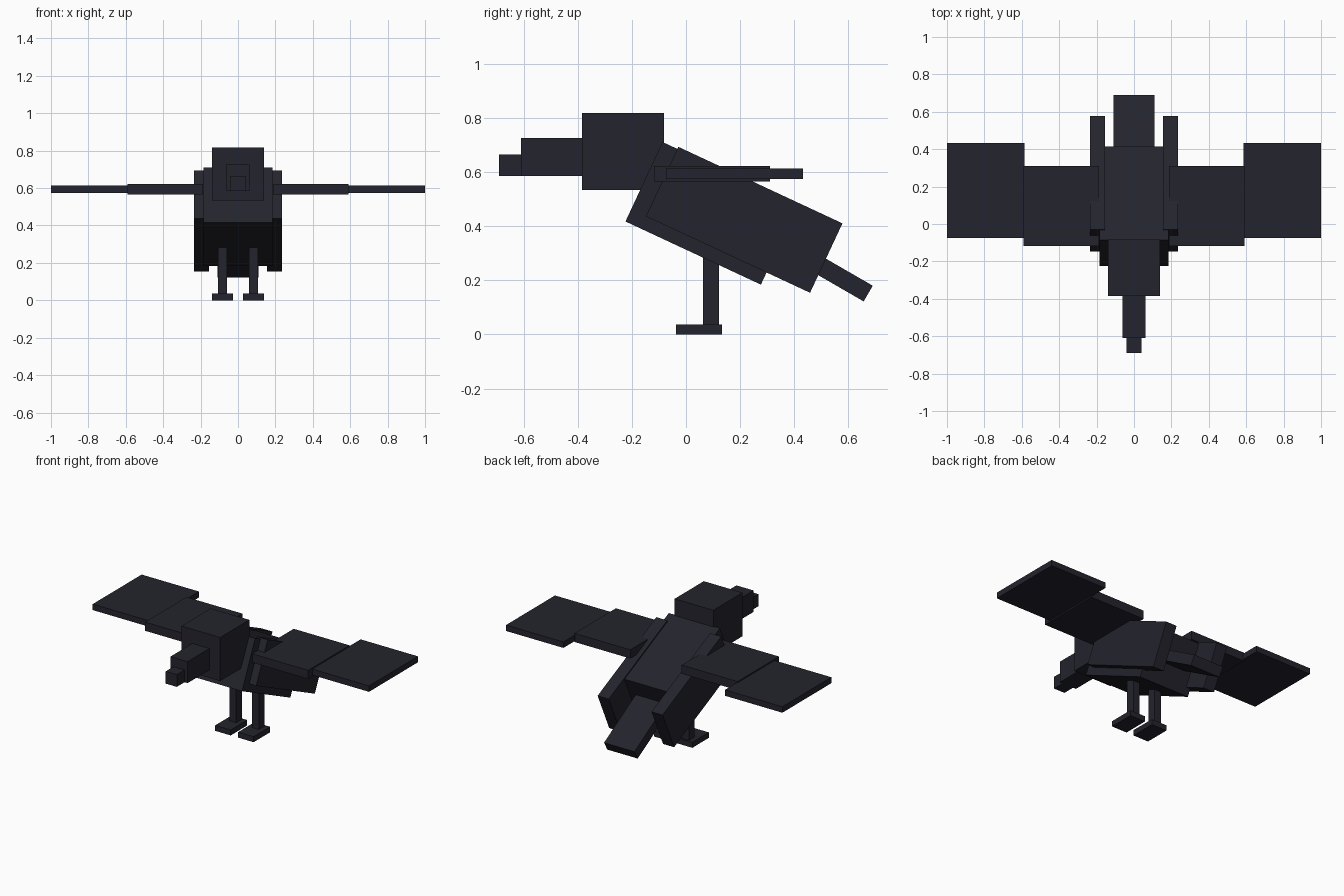
import bpy
import math
from mathutils import Matrix

if "Cube" in bpy.data.objects:
    bpy.data.objects.remove(bpy.data.objects["Cube"])

feather = bpy.data.materials.new("dark_feather")
feather.diffuse_color = (0.017, 0.017, 0.026, 1)
feather.use_nodes = True
feather.node_tree.nodes["Principled BSDF"].inputs["Base Color"].default_value = feather.diffuse_color


def box(name, center, size, tilt=0):
    """Box of the given size, pitched nose-up by tilt degrees."""
    bpy.ops.mesh.primitive_cube_add(size=1)
    ob = bpy.context.object
    ob.name = name
    ob.data.transform(Matrix.Translation(center)
                      @ Matrix.Rotation(math.radians(-tilt), 4, 'X')
                      @ Matrix.Diagonal((*size, 1)))
    ob.data.materials.append(feather)
    return ob


def span(name, x, y, z):
    """Upright box given by its low and high limits on each axis."""
    lims = (x, y, z)
    return box(name, [(a + b) / 2 for a, b in lims], [b - a for a, b in lims])


# Body and tail, sloping down to the back
box("body", (0, 0.095, 0.4475), (0.37, 0.552, 0.324), 25)
box("tail", (0, 0.500, 0.251), (0.22, 0.40, 0.067), 30)

# Head and two-step beak
span("head", (-0.14, 0.14), (-0.384, -0.082), (0.533, 0.818))
span("beak", (-0.062, 0.062), (-0.61, -0.38), (0.585, 0.725))
span("beak_tip", (-0.04, 0.04), (-0.69, -0.605), (0.585, 0.665))

# Paired parts
for side, s in (("left", -1), ("right", 1)):
    def pair(name, a, b, y, z):
        span(f"{side}_{name}", sorted((s * a, s * b)), y, z)

    # Panel along the flank
    box(f"{side}_flank", (s * 0.195, 0.215, 0.4235), (0.08, 0.669, 0.283), 25)
    # Spread wing in two sections
    pair("inner_wing", 0.186, 0.59, (-0.118, 0.31), (0.565, 0.622))
    pair("outer_wing", 0.585, 1.0, (-0.074, 0.432), (0.574, 0.613))
    # Leg and foot
    pair("leg", 0.058, 0.107, (0.063, 0.122), (0.03, 0.30))
    pair("foot", 0.027, 0.139, (-0.037, 0.133), (0.0, 0.036))
